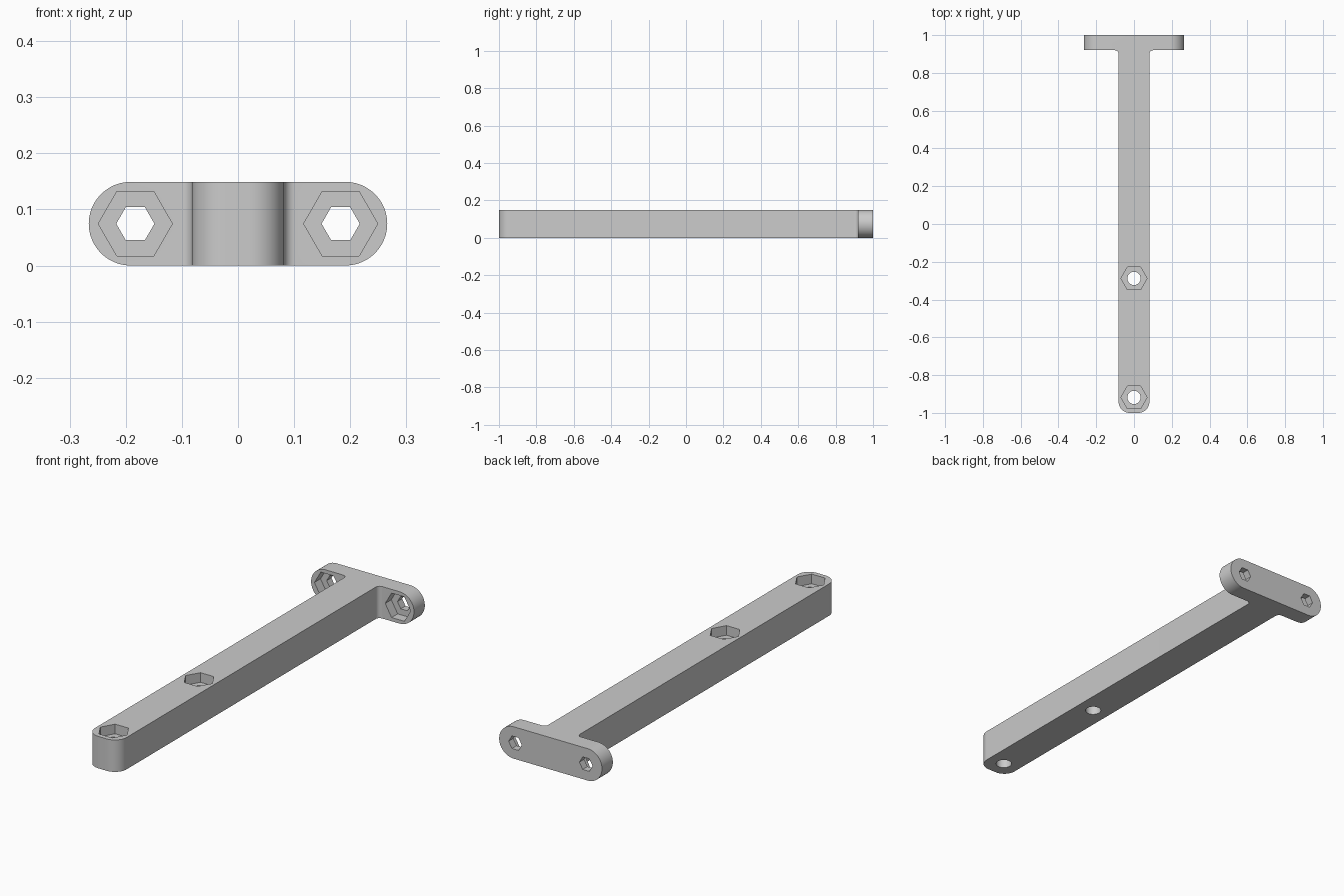
import bpy, bmesh
from math import cos, sin, pi, radians

if "Cube" in bpy.data.objects:
    bpy.data.objects.remove(bpy.data.objects["Cube"])

HEIGHT = 0.149
MID = HEIGHT / 2
BAR = 0.082          # half width of the bar
TIP = 0.266          # half length of the flange
FLANGE_Y = 0.92      # inner face of the flange
FILLET = 0.02
CORNER = 0.06
POCKET = 0.045       # depth of the hexagonal pockets

grey = bpy.data.materials.new("grey plastic")
grey.use_nodes = True
colour = (0.6, 0.6, 0.6, 1)
grey.diffuse_color = colour
grey.node_tree.nodes["Principled BSDF"].inputs["Base Color"].default_value = colour


def arc(cx, cy, r, start, end, n):
    angles = [radians(start + (end - start) * i / n) for i in range(n + 1)]
    return [(cx + r * cos(a), cy + r * sin(a)) for a in angles]


def prism(name, outline, low, high, axis):
    """Extrude an outline along z (outline in x, y) or y (outline in x, z)."""
    place = (lambda a, b, h: (a, b, h)) if axis == "z" else (lambda a, b, h: (a, h, b))
    bm = bmesh.new()
    ends = [[bm.verts.new(place(a, b, h)) for a, b in outline] for h in (low, high)]
    for ring in ends:
        bm.faces.new(ring)
    for i in range(len(outline)):
        bm.faces.new((ends[0][i - 1], ends[0][i], ends[1][i], ends[1][i - 1]))
    bmesh.ops.recalc_face_normals(bm, faces=bm.faces)
    mesh = bpy.data.meshes.new(name)
    bm.to_mesh(mesh)
    bm.free()
    mesh.materials.append(grey)
    obj = bpy.data.objects.new(name, mesh)
    bpy.context.collection.objects.link(obj)
    return obj


def combine(target, other, operation):
    """Apply a boolean and discard the helper."""
    other.hide_render = True
    mod = target.modifiers.new(operation, "BOOLEAN")
    mod.operation = operation
    mod.solver = "EXACT"
    mod.object = other
    bpy.context.view_layer.objects.active = target
    bpy.ops.object.modifier_apply(modifier=mod.name)
    bpy.data.objects.remove(other)


# Bar: rounded front end, fillets where it meets the flange
right_half = arc(BAR - CORNER, -1 + CORNER, CORNER, -90, 0, 12)
right_half += arc(BAR + FILLET, FLANGE_Y - FILLET, FILLET, 180, 90, 8)
right_half.append((BAR + FILLET, FLANGE_Y + 0.03))
outline = right_half + [(-x, y) for x, y in reversed(right_half)]
bracket = prism("bracket", outline, 0, HEIGHT, "z")

# Flange: plate with fully rounded ends
plate = arc(TIP - MID, MID, MID, -90, 90, 24) + arc(MID - TIP, MID, MID, 90, 270, 24)
combine(bracket, prism("flange", plate, FLANGE_Y, 1, "y"), "UNION")

# Bar holes: round bores under hexagonal nut pockets
for y in (-0.918, -0.288):
    pocket = arc(0, y, 0.069, 0, 300, 5)
    bore = arc(0, y, 0.035, 0, 345, 23)
    combine(bracket, prism("nut_pocket", pocket, HEIGHT - POCKET, HEIGHT + 0.1, "z"), "DIFFERENCE")
    combine(bracket, prism("bore", bore, -0.1, HEIGHT, "z"), "DIFFERENCE")

# Flange holes: small hexagonal bores behind larger hexagonal pockets
for x in (-0.183, 0.183):
    pocket = arc(x, MID, 0.066, 0, 300, 5)
    bore = arc(x, MID, 0.034, 0, 300, 5)
    combine(bracket, prism("nut_pocket", pocket, FLANGE_Y - 0.05, FLANGE_Y + POCKET, "y"), "DIFFERENCE")
    combine(bracket, prism("bore", bore, FLANGE_Y, 1.1, "y"), "DIFFERENCE")

bpy.ops.object.select_all(action="DESELECT")
bracket.select_set(True)
bpy.context.view_layer.objects.active = bracket
bpy.ops.object.shade_smooth_by_angle(angle=radians(30))
